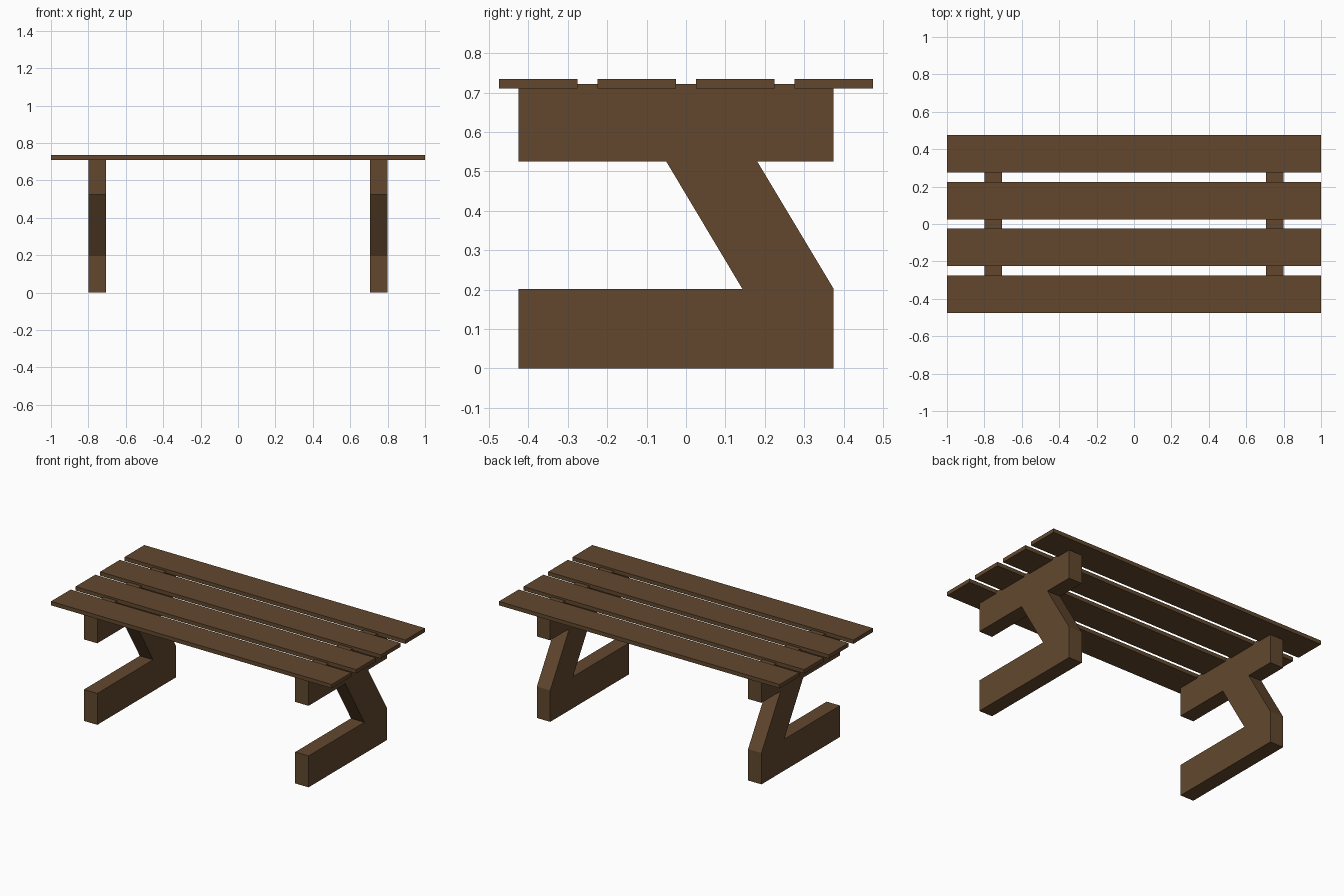
import bpy
import bmesh

if "Cube" in bpy.data.objects:
    bpy.data.objects.remove(bpy.data.objects["Cube"])

wood = bpy.data.materials.new("dark brown wood")
wood.diffuse_color = (0.122, 0.064, 0.027, 1)
wood.use_nodes = True
wood.node_tree.nodes["Principled BSDF"].inputs["Base Color"].default_value = wood.diffuse_color


def extrude_profile(name, profile, x0, x1):
    """Extrude a (y, z) outline along x."""
    bm = bmesh.new()
    face = bm.faces.new([bm.verts.new((x0, y, z)) for y, z in profile])
    ext = bmesh.ops.extrude_face_region(bm, geom=[face])
    verts = [v for v in ext["geom"] if isinstance(v, bmesh.types.BMVert)]
    bmesh.ops.translate(bm, verts=verts, vec=(x1 - x0, 0, 0))
    bmesh.ops.recalc_face_normals(bm, faces=bm.faces)
    mesh = bpy.data.meshes.new(name)
    bm.to_mesh(mesh)
    bm.free()
    mesh.materials.append(wood)
    obj = bpy.data.objects.new(name, mesh)
    bpy.context.collection.objects.link(obj)
    return obj


# Z-shaped legs: floor foot, slanted post and top beam let into the planks
leg = [(-0.425, 0), (0.375, 0), (0.375, 0.202), (0.181, 0.525),
       (0.375, 0.525), (0.375, 0.7225), (-0.425, 0.7225), (-0.425, 0.525),
       (-0.05, 0.525), (0.143, 0.202), (-0.425, 0.202)]
for side, x in (("left", -0.8), ("right", 0.705)):
    extrude_profile(side + "_leg", leg, x, x + 0.095)

# Four table top planks
for i in range(4):
    y = -0.475 + i * 0.25
    plank = [(y, 0.71), (y + 0.2, 0.71), (y + 0.2, 0.735), (y, 0.735)]
    extrude_profile(f"top_plank_{i + 1}", plank, -1, 1)
